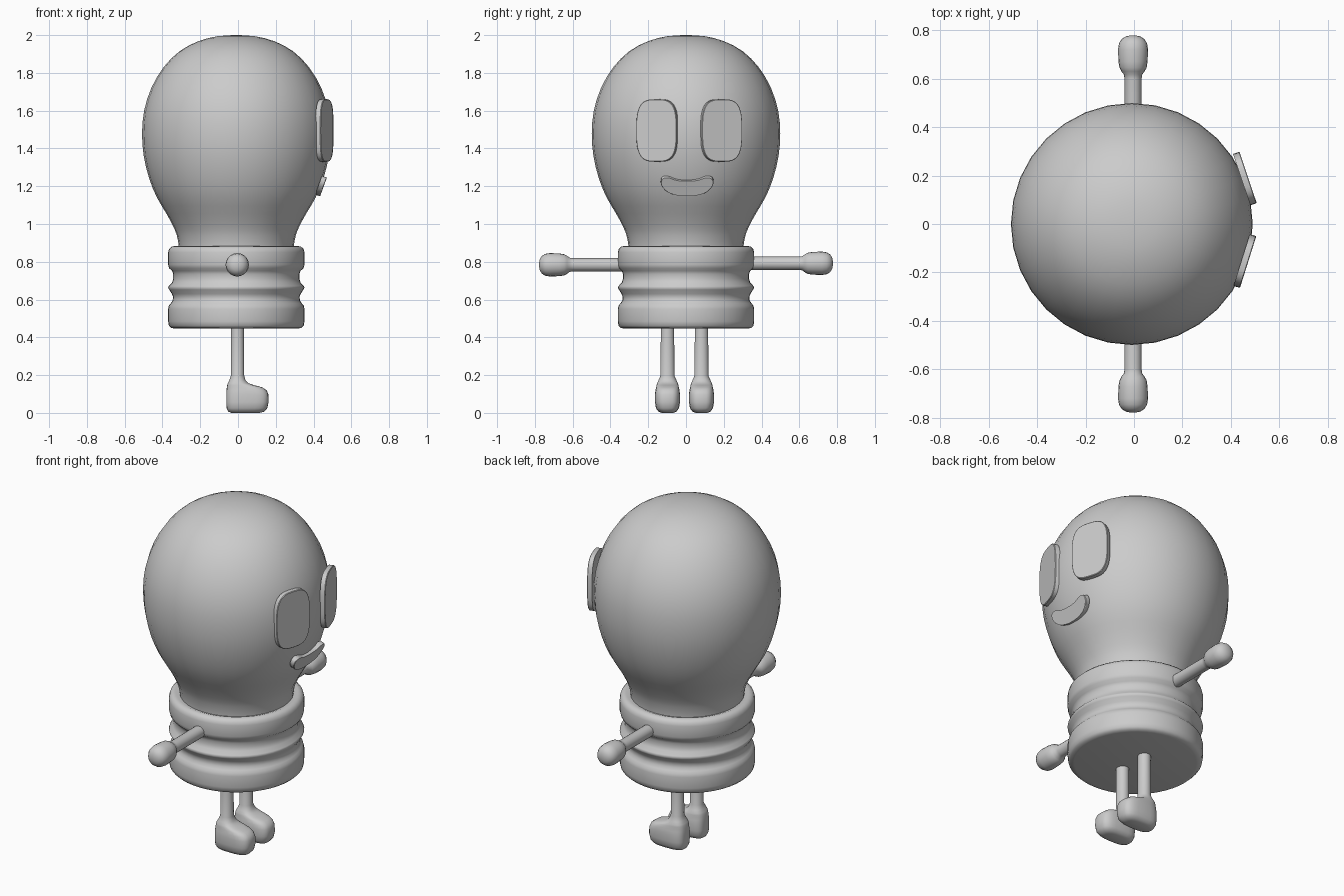
import bpy, bmesh, math
from mathutils import Vector

if "Cube" in bpy.data.objects:
    bpy.data.objects.remove(bpy.data.objects["Cube"])

CX = -0.009  # shared axis of the body


def finish(name, bm, angle=40):
    bmesh.ops.recalc_face_normals(bm, faces=bm.faces)
    me = bpy.data.meshes.new(name)
    bm.to_mesh(me)
    bm.free()
    ob = bpy.data.objects.new(name, me)
    bpy.context.collection.objects.link(ob)
    bpy.ops.object.select_all(action='DESELECT')
    ob.select_set(True)
    bpy.context.view_layer.objects.active = ob
    bpy.ops.object.shade_smooth_by_angle(angle=math.radians(angle))
    return ob


def loft(name, rings, angle=40):
    """Skin a stack of point rings and cap both ends."""
    bm = bmesh.new()
    loops = [[bm.verts.new(p) for p in r] for r in rings]
    n = len(loops[0])
    for a, b in zip(loops, loops[1:]):
        for i in range(n):
            j = (i + 1) % n
            bm.faces.new((a[i], a[j], b[j], b[i]))
    bm.faces.new(loops[0])
    bm.faces.new(loops[-1])
    return finish(name, bm, angle)


def superellipse(a, b, power, n):
    pts = []
    for i in range(n):
        t = 2 * math.pi * i / n
        c, s = math.cos(t), math.sin(t)
        pts.append((a * math.copysign(abs(c) ** (2 / power), c),
                    b * math.copysign(abs(s) ** (2 / power), s)))
    return pts


def spline(pts, closed=False, steps=3):
    """Catmull-Rom smoothing of a 2D point list."""
    n, out = len(pts), []
    get = lambda i: Vector(pts[i % n] if closed else pts[max(0, min(n - 1, i))])
    for i in range(n if closed else n - 1):
        p0, p1, p2, p3 = (get(i + k) for k in (-1, 0, 1, 2))
        for s in range(steps):
            t = s / steps
            out.append(0.5 * (2 * p1 + (p2 - p0) * t + (2 * p0 - 5 * p1 + 4 * p2 - p3) * t * t
                              + (3 * p1 - p0 - 3 * p2 + p3) * t ** 3))
    if not closed:
        out.append(get(n - 1))
    return out


def lathe(name, profile, n=32, angle=40):
    rings = [[(CX + x, y, z) for x, y in superellipse(r, r, 2, n)] for r, z in profile]
    return loft(name, rings, angle)


def plate(name, outline, centre, normal, up, depth):
    """Flat slab whose outer face passes through centre."""
    nrm, v = Vector(normal).normalized(), Vector(up).normalized()
    u, c = v.cross(nrm), Vector(centre)
    rings = [[c + u * (p[0] * k) + v * (p[1] * k) - nrm * d for p in outline]
             for d, k in ((depth, 1), (0.003, 1), (0, 0.98))]
    return loft(name, rings, 30)


# Glass bulb head
lathe("bulb", spline([
    (0.01, 2.0), (0.1, 1.994), (0.2, 1.968), (0.3, 1.915), (0.385, 1.83), (0.45, 1.72),
    (0.488, 1.6), (0.499, 1.48), (0.49, 1.36), (0.461, 1.24), (0.42, 1.14), (0.37, 1.055),
    (0.335, 0.99), (0.315, 0.94), (0.304, 0.88), (0.304, 0.84)], steps=2))

# Ridged screw base
lathe("screw_base", [
    (0.29, 0.872), (0.325, 0.884), (0.343, 0.88), (0.356, 0.868), (0.361, 0.85), (0.361, 0.785),
    (0.356, 0.766), (0.340, 0.752), (0.334, 0.735), (0.334, 0.71), (0.340, 0.69),
    (0.357, 0.672), (0.361, 0.663), (0.355, 0.652), (0.341, 0.63), (0.335, 0.615),
    (0.337, 0.595), (0.347, 0.58), (0.357, 0.568), (0.361, 0.55), (0.361, 0.485),
    (0.357, 0.462), (0.345, 0.45), (0.325, 0.446)], n=48, angle=60)

# Arms with rounded hands
arm = [(0.3, 0.035), (0.6, 0.035), (0.617, 0.038), (0.63, 0.048), (0.645, 0.056), (0.67, 0.060),
       (0.72, 0.062), (0.745, 0.058), (0.763, 0.047), (0.774, 0.03), (0.778, 0.01)]
for side, sign, z in (("left", -1, 0.784), ("right", 1, 0.792)):
    loft(side + "_arm", [[(CX + 0.005 + a, sign * y, z + b) for a, b in superellipse(r, r, 2, 20)]
                         for y, r in arm], 60)

# Legs running into shoes: z, heel x, toe x, half width, squareness
leg = [(0.003, -0.035, 0.115, 0.03, 2.6), (0.01, -0.052, 0.14, 0.048, 3), (0.028, -0.06, 0.155, 0.061, 3.2),
       (0.06, -0.062, 0.162, 0.066, 3.2), (0.1, -0.062, 0.161, 0.066, 3.2), (0.122, -0.061, 0.152, 0.064, 3),
       (0.138, -0.059, 0.13, 0.06, 3), (0.15, -0.057, 0.085, 0.058, 2.8), (0.16, -0.054, 0.055, 0.055, 2.6),
       (0.175, -0.046, 0.04, 0.048, 2.3), (0.2, -0.038, 0.033, 0.037, 2), (0.47, -0.037, 0.032, 0.035, 2)]
for side, y in (("left", -0.098), ("right", 0.082)):
    loft(side + "_leg", [[((h + t) / 2 + a, y + b, z - 0.003)
                          for a, b in superellipse((t - h) / 2, w, p, 28)]
                         for z, h, t, w, p in leg], 60)

# Flat eye plates
for side, y, deg in (("left", -0.157, -17.5), ("right", 0.192, 18.5)):
    a = math.radians(deg)
    plate(side + "_eye", superellipse(0.112, 0.166, 3.2, 40), (0.471, y, 1.495),
          (math.cos(a), math.sin(a), 0), (0, 0, 1), 0.028)

# Smiling mouth plate
half = [(0.055, 0.036), (0.105, 0.052), (0.135, 0.042), (0.137, 0.008), (0.105, -0.03), (0.055, -0.049)]
mouth = [(0, 0.032)] + half + [(0, -0.054)] + [(-u, v) for u, v in reversed(half)]
t = math.radians(20)
plate("mouth", spline(mouth, closed=True), (0.453, 0.006, 1.197),
      (math.cos(t), 0, -math.sin(t)), (math.sin(t), 0, math.cos(t)), 0.028)
